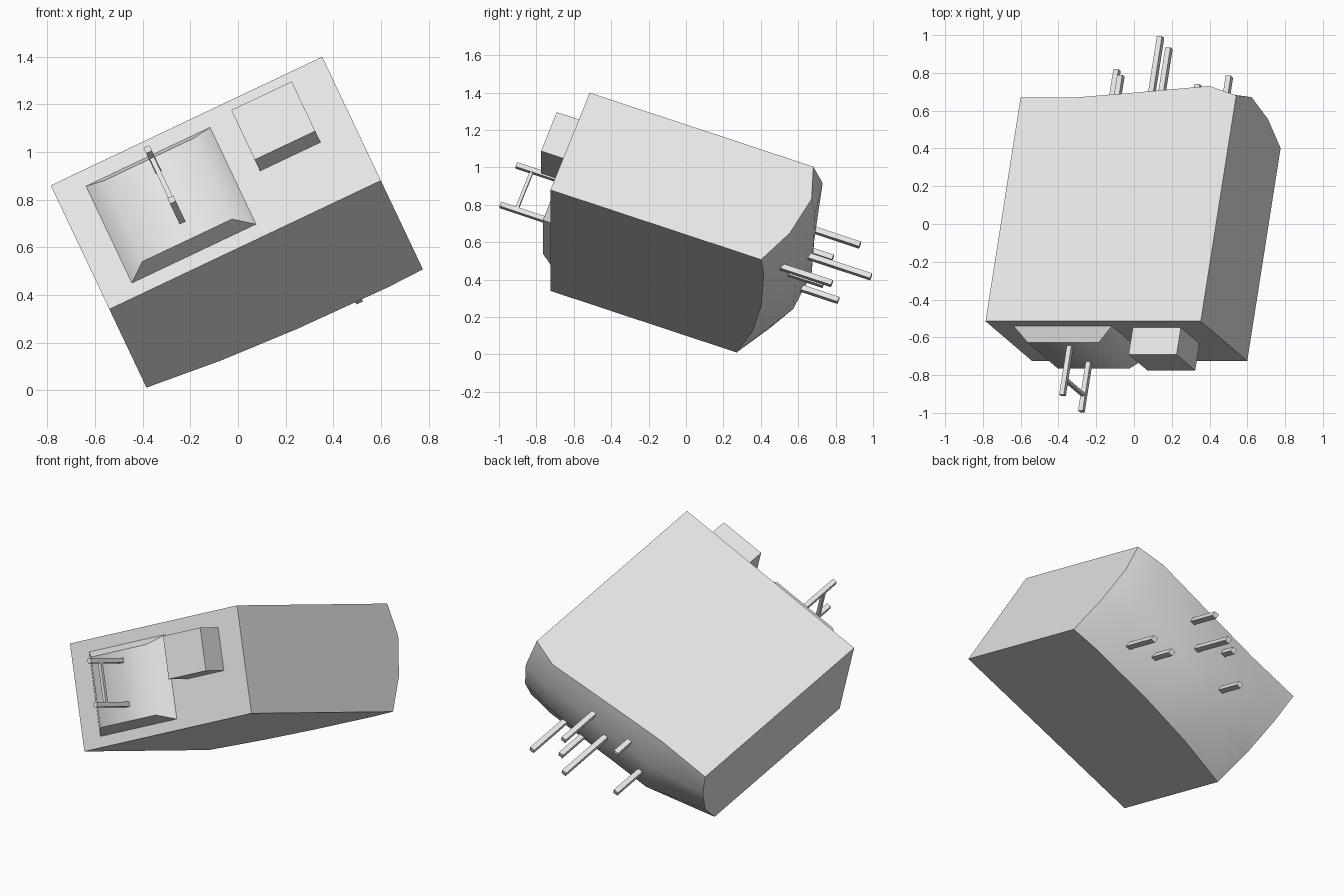
import bpy, bmesh, math
from mathutils import Matrix, Vector

cube = bpy.data.objects.get("Cube")
if cube:
    bpy.data.objects.remove(cube, do_unlink=True)

# The whole device is tilted: local x = width, y = depth, z = height
TILT = (Matrix.Translation((-0.54, -0.725, 0.34))
        @ Matrix.Rotation(math.radians(-25.35), 4, 'Y')
        @ Matrix.Rotation(math.radians(-20.1), 4, 'X'))
WIDTH, HEIGHT = 1.261, 0.612

grey = bpy.data.materials.new("plain_grey")
grey.use_nodes = True
grey.diffuse_color = (0.8, 0.8, 0.8, 1)
grey.node_tree.nodes["Principled BSDF"].inputs["Base Color"].default_value = (0.8, 0.8, 0.8, 1)


def finish(name, bm, smooth_angle=None):
    bmesh.ops.recalc_face_normals(bm, faces=bm.faces)
    mesh = bpy.data.meshes.new(name)
    bm.to_mesh(mesh)
    bm.free()
    mesh.materials.append(grey)
    ob = bpy.data.objects.new(name, mesh)
    bpy.context.collection.objects.link(ob)
    ob.matrix_world = TILT
    if smooth_angle:
        bpy.ops.object.select_all(action='DESELECT')
        ob.select_set(True)
        bpy.context.view_layer.objects.active = ob
        bpy.ops.object.shade_smooth_by_angle(angle=math.radians(smooth_angle))
    return ob


def box(name, low, high):
    low, high = Vector(low), Vector(high)
    bm = bmesh.new()
    size = Matrix.Diagonal(high - low).to_4x4()
    bmesh.ops.create_cube(bm, size=1, matrix=Matrix.Translation((low + high) / 2) @ size)
    return finish(name, bm)


def rod(name, x, z, y0, y1, thick=0.03):
    h = thick / 2
    return box(name, (x - h, y0, z - h), (x + h, y1, z + h))


# Casing: flat box whose back is a bulging patch (depth per row, bottom to top)
columns = (0, 0.33, 0.68, 1.095, WIDTH)
rows = {
    0: (1.06, 1.15, 1.2, 1.215, 1.2),
    0.2: (1.18, 1.31, 1.32, 1.31, 1.29),
    0.43: (1.245, 1.33, 1.34, 1.35, 1.33),
    HEIGHT: (1.262, 1.262, 1.29, 1.326, 1.273),
}
bm = bmesh.new()
back = [[bm.verts.new((x, y, z)) for x, y in zip(columns, depths)] for z, depths in rows.items()]
for lower, upper in zip(back, back[1:]):
    for i in range(len(columns) - 1):
        bm.faces.new((lower[i], lower[i + 1], upper[i + 1], upper[i]))
bl, br, tr, tl = [bm.verts.new((x, 0, z)) for x, z in
                  ((0, 0), (WIDTH, 0), (WIDTH, HEIGHT), (0, HEIGHT))]
bm.faces.new((bl, br, tr, tl))
bm.faces.new([br, bl] + back[0])
bm.faces.new([tr, tl] + back[-1])
bm.faces.new([tl, bl] + [r[0] for r in back])
bm.faces.new([tr, br] + [r[-1] for r in back])
finish("casing", bm, 45)

# Screen: raised frustum with soft sides
bm = bmesh.new()
rings = []
for y, x0, x1, z0, z1 in ((0.01, 0.123, 0.719, 0.058, 0.547),
                          (-0.08, 0.21, 0.627, 0.1, 0.5)):
    rings.append([bm.verts.new(p) for p in
                  ((x0, y, z0), (x1, y, z0), (x1, y, z1), (x0, y, z1))])
for i in range(4):
    j = (i + 1) % 4
    bm.faces.new((rings[0][i], rings[0][j], rings[1][j], rings[1][i]))
for ring in rings:
    bm.faces.new(ring)
finish("screen_block", bm, 50)

# Square block beside the screen
box("side_block", (0.82, -0.152, 0.27), (1.101, 0.01, 0.515))

# Handle: two rods joined by a crossbar
for name, z in (("upper_handle_rod", 0.442), ("lower_handle_rod", 0.193)):
    rod(name, 0.433, z, -0.355, -0.05, 0.027)
box("handle_crossbar", (0.423, -0.274, 0.19), (0.443, -0.256, 0.445))

# Rods sticking out of the back: x, z, tip depth
pins = ((0.76, 0.485, 1.585), (0.5, 0.478, 1.433), (0.647, 0.379, 1.687),
        (0.961, 0.13, 1.555), (0.81, 0.177, 1.49), (0.385, 0.305, 1.528))
for i, (x, z, tip) in enumerate(pins):
    rod(f"back_rod_{i + 1}", x, z, 1.15, tip)
